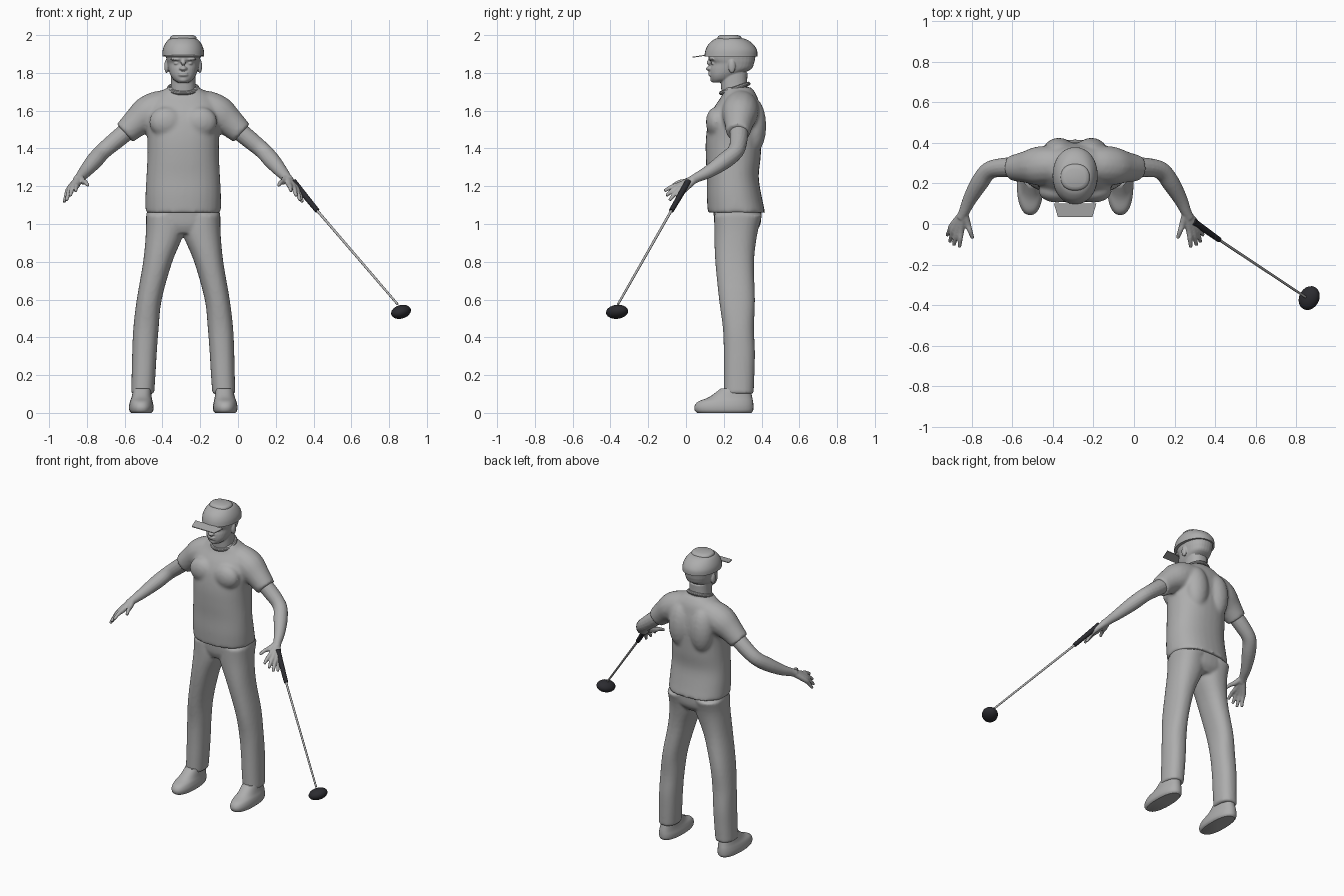
import bpy, bmesh, math
from mathutils import Vector, Matrix

cube = bpy.data.objects.get("Cube")
if cube:
    bpy.data.objects.remove(cube, do_unlink=True)

BODY_X = -0.29   # centre line of the figure
SIDES = (1, -1)


def material(name, rgb, roughness):
    mat = bpy.data.materials.new(name)
    mat.use_nodes = True
    mat.diffuse_color = (*rgb, 1)
    shader = mat.node_tree.nodes["Principled BSDF"]
    shader.inputs["Base Color"].default_value = (*rgb, 1)
    shader.inputs["Roughness"].default_value = roughness
    return mat


grey = material("matte grey", (.42, .42, .42), .7)
steel = material("shaft steel", (.45, .45, .45), .4)
black = material("soft black", (.025, .025, .03), .5)


def skin_rings(bm, rings, steps=4):
    """Close a surface over rings, spline-smoothed along its length."""
    smooth = []
    last = len(rings) - 1
    for i in range(last):
        a, b, c, d = (rings[min(max(k, 0), last)] for k in range(i - 1, i + 3))
        for s in range(steps):
            t = s / steps
            smooth.append([(2 * q + (r - p) * t + (2 * p - 5 * q + 4 * r - w) * t * t
                            + (3 * q - p - 3 * r + w) * t ** 3) / 2
                           for p, q, r, w in zip(a, b, c, d)])
    smooth.append(rings[-1])
    loops = [[bm.verts.new(p) for p in ring] for ring in smooth]
    n = len(loops[0])
    for low, high in zip(loops, loops[1:]):
        for k in range(n):
            m = (k + 1) % n
            bm.faces.new((low[k], low[m], high[m], high[k]))
    bm.faces.new(loops[0][::-1])
    bm.faces.new(loops[-1])


def loft(bm, sections, side=1, power=2.3, n=32):
    """Upright form; each section is (z, centre x, half width, front y, back y)."""
    rings = []
    for z, cx, half, front, back in sections:
        ring = []
        for k in range(n):
            a = math.tau * k / n
            c, s = math.cos(a), math.sin(a)
            x = math.copysign(abs(c) ** (2 / power), c) * half
            y = math.copysign(abs(s) ** (2 / power), s) * (back - front) / 2
            ring.append(Vector((side * (cx + x), (front + back) / 2 + y, z)))
        rings.append(ring)
    skin_rings(bm, rings)


def tube(bm, path, side=1, n=16):
    """Round limb; each path point is (x, y, z, radius)."""
    points = [Vector((side * p[0], p[1], p[2])) for p in path]
    rings = []
    for i, p in enumerate(points):
        along = points[min(i + 1, len(points) - 1)] - points[max(i - 1, 0)]
        turn = along.to_track_quat('Z', 'Y')
        r = path[i][3]
        rings.append([p + turn @ Vector((r * math.cos(math.tau * k / n),
                                         r * math.sin(math.tau * k / n), 0))
                      for k in range(n)])
    skin_rings(bm, rings)


def blob(bm, centre, radii, side=1):
    place = Matrix.Translation((side * centre[0], centre[1], centre[2]))
    bmesh.ops.create_uvsphere(bm, u_segments=20, v_segments=12, radius=1,
                              matrix=place @ Matrix.Diagonal((*radii, 1)))


def finish(bm, name, mat, x=BODY_X, voxel=None, relax=3):
    bmesh.ops.recalc_face_normals(bm, faces=bm.faces)
    for face in bm.faces:
        face.smooth = True
    mesh = bpy.data.meshes.new(name)
    bm.to_mesh(mesh)
    bm.free()
    mesh.materials.append(mat)
    obj = bpy.data.objects.new(name, mesh)
    obj.location.x = x
    bpy.context.collection.objects.link(obj)
    if voxel:
        # Fuse the overlapping forms into one soft surface
        remesh = obj.modifiers.new("fuse", 'REMESH')
        remesh.mode = 'VOXEL'
        remesh.voxel_size = voxel
        remesh.use_smooth_shade = True
        soften = obj.modifiers.new("soften", 'SMOOTH')
        soften.factor = .5
        soften.iterations = relax
    else:
        bpy.ops.object.select_all(action='DESELECT')
        obj.select_set(True)
        bpy.context.view_layer.objects.active = obj
        bpy.ops.object.shade_smooth_by_angle(angle=math.radians(40))
    return obj


# Shirt: trunk, shoulder blades and short sleeves
bm = bmesh.new()
loft(bm, [(1.06, 0, .2, .115, .42), (1.15, 0, .2, .11, .4), (1.25, 0, .195, .11, .385),
          (1.35, 0, .19, .105, .395), (1.45, 0, .19, .105, .4), (1.55, 0, .2, .12, .4),
          (1.62, 0, .19, .15, .39), (1.68, 0, .15, .19, .375), (1.725, 0, .08, .2, .345)])
for side in SIDES:
    tube(bm, [(.04, .29, 1.63, .085), (.13, .29, 1.61, .095), (.19, .285, 1.58, .095),
              (.25, .28, 1.535, .077), (.31, .275, 1.48, .064)], side)
    blob(bm, (.08, .355, 1.52), (.08, .07, .15), side)
    blob(bm, (.09, .16, 1.54), (.09, .055, .08), side)
finish(bm, "shirt", grey, voxel=.01, relax=8)

# Collar, lower at the throat
bpy.ops.mesh.primitive_torus_add(location=(BODY_X, .258, 1.718), rotation=(.33, 0, 0),
                                 major_radius=.076, minor_radius=.011,
                                 major_segments=40, minor_segments=10)
collar = bpy.context.object
collar.name = "collar"
collar.data.materials.append(grey)
bpy.ops.object.shade_smooth_by_angle()

# Trousers: seat and two legs
bm = bmesh.new()
loft(bm, [(.95, 0, .1, .17, .36), (1, 0, .185, .15, .395), (1.1, 0, .19, .145, .4)])
for side in SIDES:
    loft(bm, [(.1, .215, .061, .2, .358), (.2, .21, .063, .2, .362), (.32, .205, .065, .2, .365),
              (.45, .197, .067, .195, .36), (.6, .18, .066, .175, .365),
              (.8, .135, .077, .155, .36), (.95, .098, .1, .15, .378),
              (1.05, .1, .097, .15, .405)], side)
finish(bm, "trousers", grey, voxel=.009, relax=5)

# Shoes
for side, label in zip(SIDES, ("left", "right")):
    bm = bmesh.new()
    loft(bm, [(0, .222, .054, .06, .345), (.012, .222, .063, .047, .355),
              (.035, .222, .065, .045, .357), (.06, .222, .06, .065, .355),
              (.085, .22, .053, .125, .35), (.13, .217, .047, .185, .34)], side)
    finish(bm, label + "_shoe", grey)

# Bare arms with spread fingers
finger_paths = [((.605, -.008, 1.183), (.63, -.055, 1.115)),
                ((.595, -.02, 1.192), (.618, -.088, 1.125)),
                ((.58, -.028, 1.2), (.598, -.105, 1.15)),
                ((.562, -.03, 1.208), (.57, -.115, 1.175)),
                ((.53, .0, 1.225), (.505, -.07, 1.205))]
for side, label in zip(SIDES, ("left", "right")):
    bm = bmesh.new()
    tube(bm, [(.25, .28, 1.53, .05), (.36, .278, 1.44, .047), (.425, .262, 1.385, .044),
              (.47, .205, 1.335, .044), (.52, .12, 1.277, .034), (.547, .06, 1.247, .026),
              (.563, .03, 1.23, .024)], side)
    for knuckle, tip in finger_paths:
        middle = Vector(knuckle).lerp(Vector(tip), .5)
        middle.z += .006
        tube(bm, [(.548, .055, 1.246, .021), (*knuckle, .0165),
                  (*middle, .0125), (*tip, .009)], side, 12)
    finish(bm, label + "_arm", grey, voxel=.005, relax=2)

# Head, neck and face
bm = bmesh.new()
loft(bm, [(1.68, 0, .07, .19, .335), (1.73, 0, .066, .185, .325), (1.8, 0, .064, .18, .325)])
loft(bm, [(1.75, 0, .03, .14, .2), (1.765, 0, .052, .132, .25), (1.79, 0, .068, .127, .285),
          (1.82, 0, .079, .127, .345), (1.85, 0, .085, .135, .36), (1.872, 0, .089, .122, .365),
          (1.9, 0, .09, .122, .365), (1.95, 0, .07, .15, .33)])
tube(bm, [(0, .128, 1.872, .009), (0, .121, 1.848, .012), (0, .12, 1.828, .017),
          (0, .13, 1.815, .012)])
blob(bm, (0, .15, 1.765), (.028, .022, .017))
for z in (1.788, 1.799):
    blob(bm, (0, .13, z), (.027, .012, .006))
for side in SIDES:
    blob(bm, (.036, .138, 1.872), (.034, .017, .008), side)
    blob(bm, (.035, .147, 1.85), (.015, .014, .008), side)
    blob(bm, (.013, .127, 1.823), (.009, .012, .008), side)
    blob(bm, (.088, .243, 1.835), (.012, .019, .036), side)
finish(bm, "head", grey, voxel=.004, relax=2)

# Cap crown, raised top patch and visor
bm = bmesh.new()
loft(bm, [(1.888, 0, .111, .097, .378), (1.92, 0, .109, .103, .376), (1.95, 0, .098, .118, .357),
          (1.975, 0, .08, .145, .325), (1.986, 0, .06, .17, .29)], power=2.1)
finish(bm, "cap_crown", grey)
bm = bmesh.new()
loft(bm, [(1.965, 0, .072, .163, .298), (1.99, 0, .069, .167, .293), (2, 0, .052, .182, .272)])
finish(bm, "cap_top_patch", grey)
bm = bmesh.new()
bmesh.ops.create_cube(bm, size=1)
for v in bm.verts:
    rear = v.co.y > 0
    v.co = (v.co.x * (.21 if rear else .17), .102 if rear else .035,
            v.co.z * .005 + (1.893 if rear else 1.883))
finish(bm, "cap_visor", grey)

# Golf club: grip, shaft and rounded head
grip_top, grip_end = (.293, .012, 1.225), (.42, -.078, 1.07)
club_tip = (.845, -.36, .575)
bm = bmesh.new()
tube(bm, [(*grip_top, .017), (*grip_end, .013)])
finish(bm, "club_grip", black, x=0)
bm = bmesh.new()
tube(bm, [(*grip_end, .007), (*club_tip, .006)])
finish(bm, "club_shaft", steel, x=0)
bm = bmesh.new()
blob(bm, (0, 0, 0), (.062, .05, .036))
club_head = finish(bm, "club_head", black, x=0)
club_head.location = (.863, -.365, .535)
club_head.rotation_euler = (-.2, -.16, 1.05)
